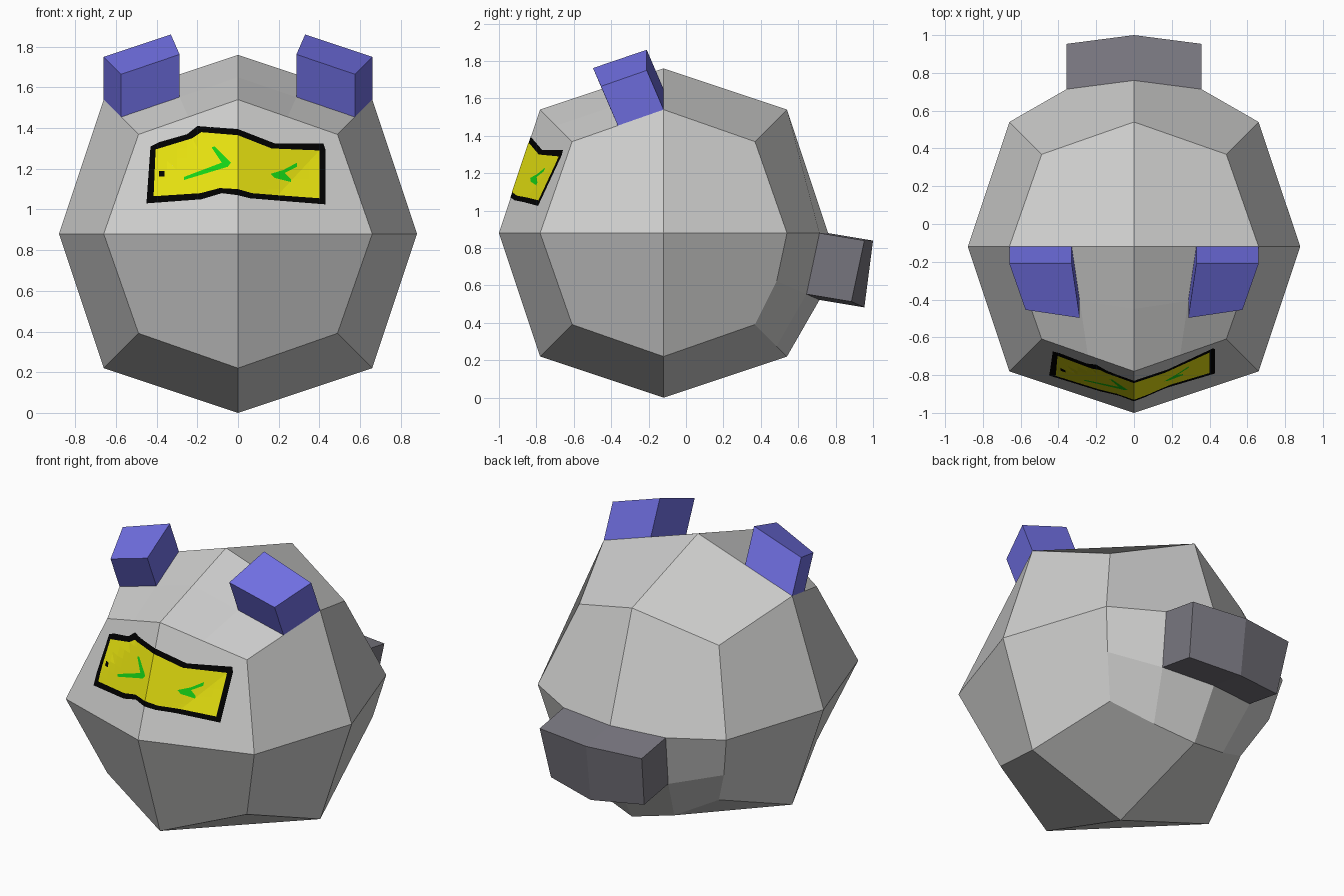
import bpy, bmesh
from mathutils import Vector
from mathutils.bvhtree import BVHTree

if "Cube" in bpy.data.objects:
    bpy.data.objects.remove(bpy.data.objects["Cube"])

R = 0.88                            # body radius along the axes
CENTRE = Vector((0, -0.12, R))


def material(name, rgb):
    lin = [((c / 255 + 0.055) / 1.055) ** 2.4 if c else 0 for c in rgb]
    m = bpy.data.materials.new(name)
    m.diffuse_color = (*lin, 1)
    m.use_nodes = True
    m.node_tree.nodes["Principled BSDF"].inputs["Base Color"].default_value = m.diffuse_color
    return m


GREY = material("stone grey", (206, 206, 205))
BLUE = material("ear blue", (113, 112, 228))
DARK = material("tail grey", (123, 121, 130))
BLACK = material("outline black", (0, 0, 0))
YELLOW = material("panel yellow", (240, 235, 16))
GREEN = material("eye green", (22, 212, 22))


def add_object(name, bm, mats):
    me = bpy.data.meshes.new(name)
    bm.to_mesh(me)
    bm.free()
    for m in mats:
        me.materials.append(m)
    ob = bpy.data.objects.new(name, me)
    bpy.context.collection.objects.link(ob)
    return ob


def faces_near(bm, x, y, z):
    """The mirrored pair of faces closest to (+-x, y, z)."""
    return [min(bm.faces, key=lambda f: (f.calc_center_median() - Vector((s * x, y, z))).length)
            for s in (-1, 1)]


def split(bm, faces):
    """Cut each quad into four; return the new vertices."""
    old = {v.co.to_tuple(4) for v in bm.verts}
    edges = list({e for f in faces for e in f.edges})
    bmesh.ops.subdivide_edges(bm, edges=edges, cuts=1, use_grid_fill=True)
    return [v for v in bm.verts if v.co.to_tuple(4) not in old]


def extrude(bm, faces, offset, mat):
    ret = bmesh.ops.extrude_face_region(bm, geom=faces)
    verts = [g for g in ret["geom"] if isinstance(g, bmesh.types.BMVert)]
    left = [f for f in faces if f.is_valid]
    if left:
        bmesh.ops.delete(bm, geom=left, context='FACES_ONLY')
    for v in verts:
        v.co += Vector(offset)
        for f in v.link_faces:
            f.material_index = mat


# Body: a cube rounded once into 24 quads
bm = bmesh.new()
bmesh.ops.create_cube(bm, size=2 * R)
bmesh.ops.subdivide_edges(bm, edges=bm.edges[:], cuts=1, use_grid_fill=True)
for v in bm.verts:
    v.co *= (1, 0.75, 5 / 9)[sum(abs(c) > 0.01 for c in v.co) - 1]

# Tail: rounded lower back quads, inner quarters pulled backwards
for v in split(bm, faces_near(bm, 0.29, 0.67, -0.29)):
    v.co = v.co.normalized() * (0.907 if min(abs(v.co.x), abs(v.co.z)) < 0.001 else 0.893)
extrude(bm, faces_near(bm, 0.17, 0.83, -0.17), (0, 0.24, -0.04), 2)

# Ears: outer rear quarter of the top front quads, pulled up and forward
split(bm, faces_near(bm, 0.29, -0.29, 0.67))
for f in faces_near(bm, 0.463, -0.133, 0.67):
    extrude(bm, [f], (0, -0.09, 0.21), 1)

bmesh.ops.translate(bm, vec=CENTRE, verts=bm.verts[:])
bmesh.ops.recalc_face_normals(bm, faces=bm.faces[:])
tree = BVHTree.FromBMesh(bm)
add_object("body", bm, [GREY, BLUE, DARK])


def plate(name, outline, mat, lift):
    """Thin front panel: outline in x, z draped over the body."""
    bm = bmesh.new()
    f = bm.faces.new([bm.verts.new((x, 0, z)) for x, z in outline])
    f.normal_update()
    if f.normal.y > 0:
        f.normal_flip()
    bmesh.ops.triangulate(bm, faces=bm.faces[:])
    cuts = [((k * 0.05, 0, 0), (1, 0, 0)) for k in range(-9, 10)]
    cuts += [((0, 0, 1 + k * 0.05), (0, 0, 1)) for k in range(9)]
    for co, no in cuts:
        bmesh.ops.bisect_plane(bm, geom=bm.verts[:] + bm.edges[:] + bm.faces[:],
                               plane_co=co, plane_no=no)
    for v in bm.verts:
        hit = tree.ray_cast(Vector((v.co.x, -5, v.co.z)), Vector((0, 1, 0)))[0]
        v.co.y = hit.y - lift
    add_object(name, bm, [mat])


# Face panel: black outline, yellow field and two green eyes
plate("panel_outline", [
    (-.45, 1.03), (-.43, 1.31), (-.39, 1.33), (-.25, 1.37), (-.2, 1.41), (0, 1.395),
    (.18, 1.325), (.42, 1.325), (.43, 1.295), (.43, 1.025), (.18, 1.045), (.06, 1.055),
    (0, 1.07), (-.08, 1.08), (-.18, 1.05)], BLACK, 0.002)
plate("panel_field", [
    (-.415, 1.065), (-.405, 1.295), (-.225, 1.35), (-.18, 1.38), (0, 1.365), (.165, 1.30),
    (.40, 1.29), (.40, 1.055), (.195, 1.07), (.07, 1.08), (0, 1.10), (-.09, 1.105),
    (-.185, 1.08)], YELLOW, 0.004)
plate("eye_left", [
    (-.265, 1.16), (-.08, 1.23), (-.13, 1.305), (-.115, 1.31), (-.035, 1.23), (-.05, 1.21),
    (-.265, 1.145)], GREEN, 0.006)
plate("eye_right", [
    (.16, 1.175), (.225, 1.195), (.29, 1.23), (.29, 1.21), (.23, 1.18), (.26, 1.15),
    (.26, 1.135), (.18, 1.155)], GREEN, 0.006)
